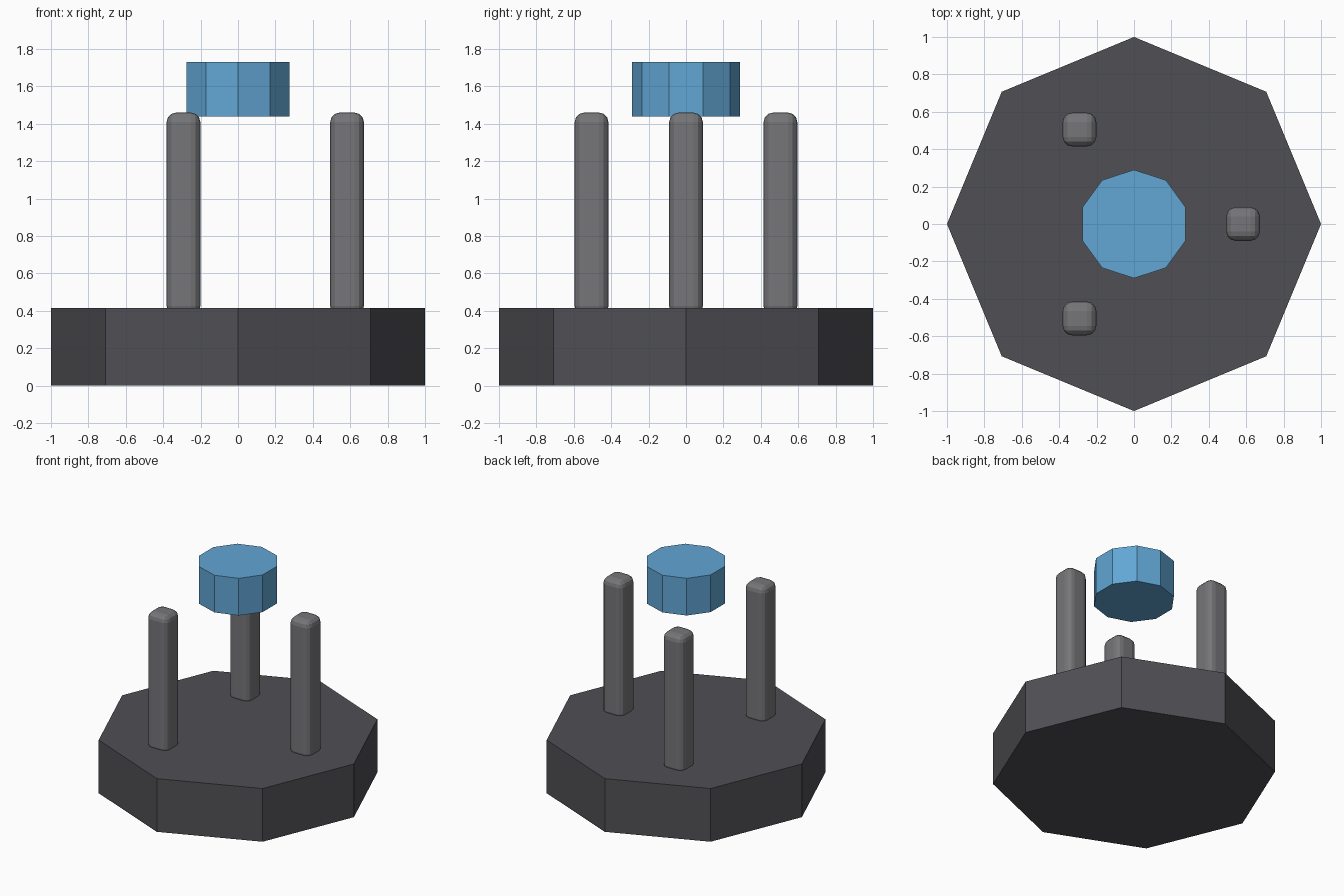
import bpy
import math

if "Cube" in bpy.data.objects:
    bpy.data.objects.remove(bpy.data.objects["Cube"], do_unlink=True)


def make_material(name, rgb):
    mat = bpy.data.materials.new(name)
    mat.use_nodes = True
    mat.diffuse_color = (*rgb, 1)
    mat.node_tree.nodes["Principled BSDF"].inputs["Base Color"].default_value = (*rgb, 1)
    return mat


charcoal = make_material("charcoal", (0.08, 0.08, 0.09))
grey = make_material("grey", (0.18, 0.18, 0.19))
blue = make_material("blue", (0.12, 0.38, 0.66))


def prism(name, sides, radius, bottom, top, turn, mat):
    bpy.ops.mesh.primitive_cylinder_add(
        vertices=sides, radius=radius, depth=top - bottom,
        location=(0, 0, (bottom + top) / 2), rotation=(0, 0, turn))
    obj = bpy.context.object
    obj.name = name
    obj.data.materials.append(mat)
    return obj


# Octagonal base and floating ten-sided core
prism("base", 8, 1.0, 0, 0.415, 0, charcoal)
prism("floating_core", 10, 0.29, 1.44, 1.73, 0, blue)

# Three rounded square posts, evenly spaced around the core
POST_WIDTH, POST_BOTTOM, POST_TOP, RING = 0.18, 0.375, 1.46, 0.583
for i in range(3):
    angle = math.tau * i / 3
    bpy.ops.mesh.primitive_cube_add(
        size=1, location=(RING * math.cos(angle), RING * math.sin(angle),
                          (POST_BOTTOM + POST_TOP) / 2))
    post = bpy.context.object
    post.name = f"post_{i + 1}"
    post.scale = (POST_WIDTH, POST_WIDTH, POST_TOP - POST_BOTTOM)
    bpy.ops.object.transform_apply(location=False, rotation=False, scale=True)
    post.data.materials.append(grey)
    bevel = post.modifiers.new("rounded_edges", "BEVEL")
    bevel.width = 0.05
    bevel.segments = 3
